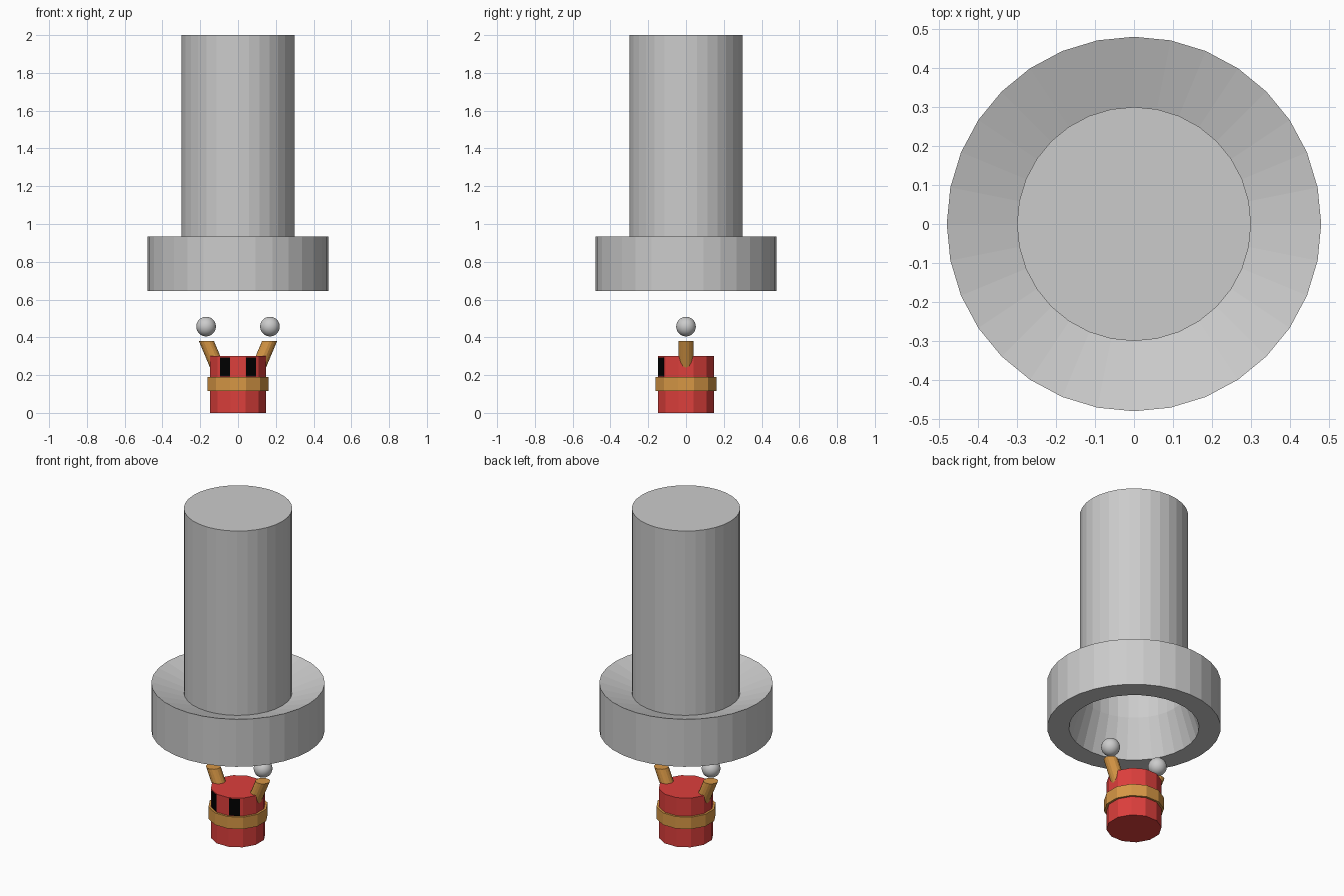
import bpy, bmesh
from math import cos, sin, pi, radians
from mathutils import Vector

if "Cube" in bpy.data.objects:
    bpy.data.objects.remove(bpy.data.objects["Cube"])


def material(name, rgb):
    m = bpy.data.materials.new(name)
    m.diffuse_color = (*rgb, 1)
    m.use_nodes = True
    m.node_tree.nodes["Principled BSDF"].inputs["Base Color"].default_value = m.diffuse_color
    return m


RED = material("red", (0.72, 0.05, 0.045))
GOLD = material("gold", (0.68, 0.31, 0.06))
BLACK = material("black", (0.0, 0.0, 0.0))


def finish(name, bm, mat=None):
    bmesh.ops.recalc_face_normals(bm, faces=bm.faces)
    me = bpy.data.meshes.new(name)
    bm.to_mesh(me)
    bm.free()
    if mat:
        me.materials.append(mat)
    ob = bpy.data.objects.new(name, me)
    bpy.context.collection.objects.link(ob)
    return ob


def lathe(name, profile, sides, mat=None, offset=0.0, closed=False):
    """Revolve (r, z) points round z; open ends are capped."""
    bm = bmesh.new()
    rings = [[bm.verts.new((r * cos(2 * pi * i / sides + offset),
                            r * sin(2 * pi * i / sides + offset), z))
              for i in range(sides)] for r, z in profile]
    pairs = list(zip(rings, rings[1:]))
    if closed:
        pairs.append((rings[-1], rings[0]))
    else:
        bm.faces.new(rings[0])
        bm.faces.new(rings[-1])
    for a, b in pairs:
        for i in range(sides):
            j = (i + 1) % sides
            bm.faces.new((a[i], a[j], b[j], b[i]))
    return finish(name, bm, mat)


# Hollow crusher: capped shaft, dished flange, flared bore
lathe("crusher", [(0.30, 2.0), (0.30, 0.875), (0.48, 0.935), (0.48, 0.645),
                  (0.36, 0.645), (0.29, 0.875), (0.29, 1.98)], 32)

# Twelve-sided body with a flat facet facing front, and its band
STEP = radians(15)
lathe("body", [(0.153, 0.0), (0.153, 0.30)], 12, RED, STEP)
lathe("belt", [(0.153, 0.117), (0.166, 0.117), (0.166, 0.19), (0.153, 0.19)],
      12, GOLD, STEP, closed=True)

for side, label in ((-1, "left"), (1, "right")):
    # Eye panel lying on the facet next to the front one
    normal = Vector((side * sin(radians(30)), -cos(radians(30)), 0))
    along = Vector((side * cos(radians(30)), sin(radians(30)), 0))
    start = Vector((side * 0.0396, -0.1478, 0))
    bm = bmesh.new()
    box = bmesh.ops.create_cube(bm, size=1)["verts"]
    for v in box:
        x, y, z = v.co
        v.co = (start + along * (0.033 + x * 0.062) + normal * (y * 0.005)
                + Vector((0, 0, 0.243 + z * 0.102)))
    finish(label + "_eye", bm, BLACK)

    # Arm: leaning cylinder with level ends
    arm = lathe(label + "_arm", [(0.04, 0.20), (0.04, 0.38)], 16, GOLD)
    for v in arm.data.vertices:
        v.co.x += side * (0.167 + (v.co.z - 0.38) * 0.42)

    # Floating ball hand
    bm = bmesh.new()
    bmesh.ops.create_uvsphere(bm, u_segments=32, v_segments=16, radius=0.052)
    bmesh.ops.translate(bm, verts=bm.verts, vec=(side * 0.169, 0, 0.457))
    for f in bm.faces:
        f.smooth = True
    finish(label + "_hand", bm)
